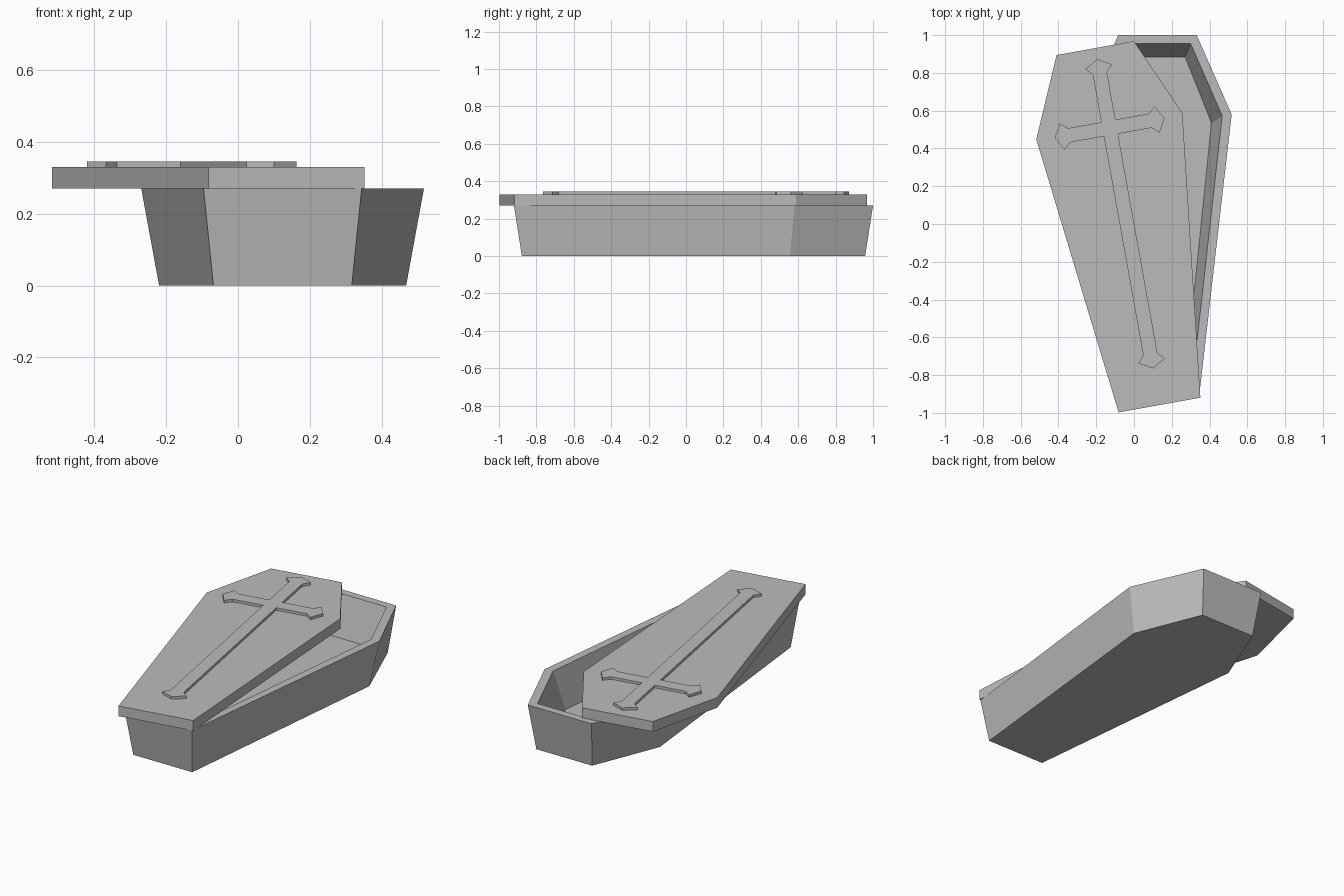
import bpy, bmesh, math
from mathutils import Matrix, Vector

cube = bpy.data.objects.get("Cube")
if cube:
    bpy.data.objects.remove(cube, do_unlink=True)

grey = bpy.data.materials.new("stone grey")
grey.use_nodes = True
colour = (0.5, 0.5, 0.5, 1)
grey.diffuse_color = colour
grey.node_tree.nodes["Principled BSDF"].inputs["Base Color"].default_value = colour


def outline(foot, shoulder, head):
    """Symmetric six-sided ring from (half width, y) pairs."""
    right = [foot, shoulder, head]
    return right + [(-x, y) for x, y in reversed(right)]


def loft(name, rings, matrix):
    """Join stacked (outline, z) rings and cap both ends."""
    bm = bmesh.new()
    loops = [[bm.verts.new((x, y, z)) for x, y in ring] for ring, z in rings]
    for a, b in zip(loops, loops[1:]):
        for i in range(len(a)):
            j = (i + 1) % len(a)
            bm.faces.new((a[i], a[j], b[j], b[i]))
    bm.faces.new(loops[0][::-1])
    bm.faces.new(loops[-1])
    bm.transform(matrix)
    bmesh.ops.recalc_face_normals(bm, faces=bm.faces)
    mesh = bpy.data.meshes.new(name)
    bm.to_mesh(mesh)
    bm.free()
    mesh.materials.append(grey)
    obj = bpy.data.objects.new(name, mesh)
    bpy.context.collection.objects.link(obj)
    return obj


# Hollow box: outer base, outer rim, inner rim, inner floor
rim = outline((0.22, -0.96), (0.393, 0.54), (0.208, 0.96))
base = [(x * 0.874, y * 0.956) for x, y in rim]
inner_rim = outline((0.181, -0.915), (0.343, 0.532), (0.176, 0.915))
floor = outline((0.151, -0.828), (0.286, 0.495), (0.146, 0.845))
loft("coffin_box", [(base, 0), (rim, 0.27), (inner_rim, 0.27), (floor, 0.045)],
     Matrix.Translation((0.124, 0.04, 0)))

# Lid, slid aside and turned
lid_place = Matrix.Translation((-0.035, -0.0135, 0)) @ Matrix.Rotation(math.radians(10.2), 4, "Z")
loft("coffin_lid", [(rim, 0.27), (rim, 0.33)], lid_place)

# Raised cross with pointed, flared arm ends
half = 0.038
cross = []
for turn, length in enumerate((0.295, 0.37, 0.295, 1.293)):
    arm = [(half, -half), (length - 0.077, -half), (length - 0.04, -0.071), (length, 0),
           (length - 0.04, 0.071), (length - 0.077, half)]
    spin = Matrix.Rotation(turn * math.pi / 2, 2)
    cross += [tuple(spin @ Vector(p) + Vector((0, 0.53))) for p in arm]
loft("lid_cross", [(cross, 0.33), (cross, 0.345)], lid_place)
